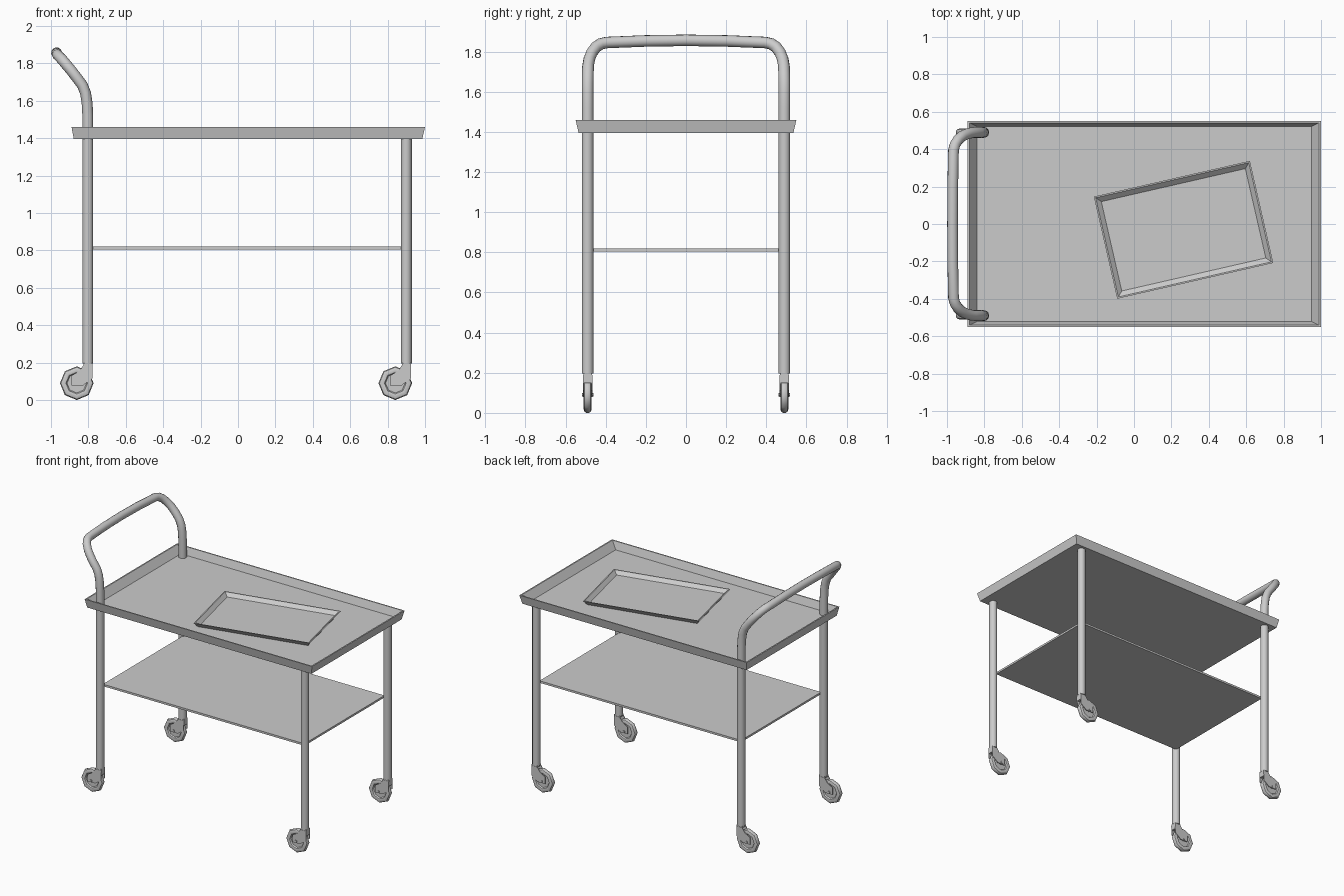
import bpy, bmesh, math
from mathutils import Matrix, Vector

if "Cube" in bpy.data.objects:
    bpy.data.objects.remove(bpy.data.objects["Cube"])

LEG_Y = 0.49
REAR_X, FRONT_X = -0.803, 0.9
TUBE_R = 0.029


def finish(name, bm, angle=None):
    bmesh.ops.recalc_face_normals(bm, faces=bm.faces)
    me = bpy.data.meshes.new(name)
    bm.to_mesh(me)
    bm.free()
    ob = bpy.data.objects.new(name, me)
    bpy.context.collection.objects.link(ob)
    if angle:
        bpy.ops.object.select_all(action='DESELECT')
        ob.select_set(True)
        bpy.context.view_layer.objects.active = ob
        bpy.ops.object.shade_smooth_by_angle(angle=math.radians(angle))
    return ob


def skin(bm, rings, close_ends=True):
    """Bridge a list of closed point loops with quads."""
    loops = [[bm.verts.new(p) for p in ring] for ring in rings]
    n = len(loops[0])
    for a, b in zip(loops, loops[1:]):
        for i in range(n):
            j = (i + 1) % n
            bm.faces.new((a[i], a[j], b[j], b[i]))
    if close_ends:
        bm.faces.new(loops[0])
        bm.faces.new(loops[-1])


def rect(x0, x1, y, z):
    return [(x0, -y, z), (x1, -y, z), (x1, y, z), (x0, y, z)]


def tube(name, points):
    cu = bpy.data.curves.new(name, 'CURVE')
    cu.dimensions = '3D'
    cu.bevel_depth = TUBE_R
    cu.bevel_resolution = 4
    cu.use_fill_caps = True
    sp = cu.splines.new('POLY')
    sp.points.add(len(points) - 1)
    for p, co in zip(sp.points, points):
        p.co = (*co, 1)
    ob = bpy.data.objects.new(name, cu)
    bpy.context.collection.objects.link(ob)
    bpy.ops.object.select_all(action='DESELECT')
    ob.select_set(True)
    bpy.context.view_layer.objects.active = ob
    bpy.ops.object.convert(target='MESH')
    bpy.ops.object.shade_smooth_by_angle(angle=math.radians(40))


# Serving tray top with flared rim
bm = bmesh.new()
skin(bm, [rect(-0.878, 0.985, 0.535, 1.395), rect(-0.89, 1.0, 0.55, 1.46),
          rect(-0.88, 0.99, 0.541, 1.46), rect(-0.84, 0.95, 0.522, 1.405)])
finish("top_tray", bm)

# Lower shelf
bm = bmesh.new()
skin(bm, [rect(-0.79, 0.885, 0.475, 0.805), rect(-0.79, 0.885, 0.475, 0.82)])
finish("lower_shelf", bm)

# Small loose tray, turned on the top
bm = bmesh.new()
skin(bm, [rect(-0.405, 0.405, 0.26, 1.406), rect(-0.428, 0.428, 0.28, 1.436),
          rect(-0.42, 0.42, 0.272, 1.436), rect(-0.395, 0.395, 0.245, 1.412)])
bm.transform(Matrix.Translation((0.265, -0.031, 0)) @ Matrix.Rotation(math.radians(12.9), 4, 'Z'))
finish("small_tray", bm)

# Rear legs and push handle as one bent tube
half = [(REAR_X, LEG_Y, 0.195), (REAR_X, LEG_Y, 1.52), (-0.807, LEG_Y, 1.59),
        (-0.815, LEG_Y, 1.64), (-0.832, 0.489, 1.683), (-0.865, 0.488, 1.727),
        (-0.892, 0.482, 1.762), (-0.918, 0.47, 1.793), (-0.941, 0.45, 1.821),
        (-0.957, 0.425, 1.838), (-0.965, 0.395, 1.845), (-0.969, 0.2, 1.853)]
tube("rear_legs_handle", half + [(-0.97, 0, 1.856)] + [(x, -y, z) for x, y, z in reversed(half)])

# Front legs
for s, side in ((-1, "near"), (1, "far")):
    tube("front_leg_" + side, [(FRONT_X, s * LEG_Y, 0.195), (FRONT_X, s * LEG_Y, 1.4)])


def caster(name, x, y):
    cx, cz = x - 0.059, 0.09
    # Eight-sided tyre with recessed disc
    side = [(0.014, 0.007), (0.052, 0.007), (0.058, 0.016), (0.072, 0.02), (0.085, 0.015), (0.09, 0.006)]
    prof = side + [(r, -w) for r, w in reversed(side)]
    bm = bmesh.new()
    rings = [[(cx + r * math.cos(math.tau * k / 8), y + w, cz + r * math.sin(math.tau * k / 8))
              for k in range(8)] for r, w in prof]
    skin(bm, rings)
    finish(name + "_wheel", bm, 40)

    # Fork cheeks, bridge and axle
    outline = [(-0.088, 0.078), (-0.025, 0.078), (0.024, 0.115), (0.026, 0.188),
               (-0.022, 0.188), (-0.045, 0.155), (-0.088, 0.13)]
    bm = bmesh.new()
    for a, b in ((0.018, 0.023), (-0.023, -0.018)):
        skin(bm, [[(x + px, y + w, pz) for px, pz in outline] for w in (a, b)])
    block = [(0.008, 0.15), (0.026, 0.15), (0.026, 0.197), (-0.022, 0.197), (-0.022, 0.184), (0.008, 0.184)]
    skin(bm, [[(x + px, y + w, pz) for px, pz in block] for w in (-0.021, 0.021)])
    axle = [[(cx + 0.009 * math.cos(math.tau * k / 8), y + w, cz + 0.009 * math.sin(math.tau * k / 8))
             for k in range(8)] for w in (-0.029, 0.029)]
    skin(bm, axle)
    finish(name + "_fork", bm)


# Casters under all four legs
for x, end in ((REAR_X, "rear"), (FRONT_X, "front")):
    for s, side in ((-1, "near"), (1, "far")):
        caster(f"caster_{end}_{side}", x, s * LEG_Y)
